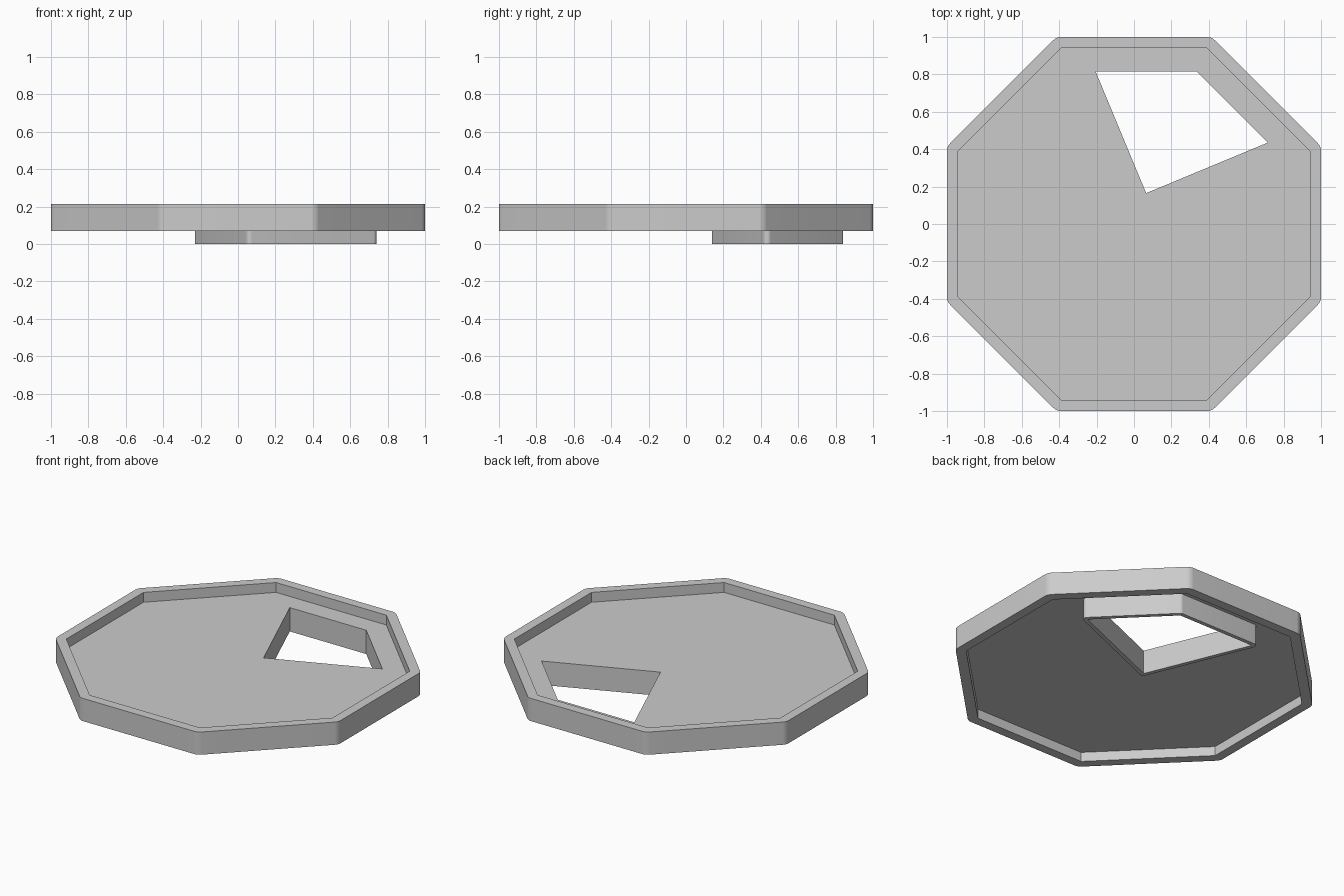
import bpy
import bmesh
from math import atan2, cos, sin, pi, tau
from mathutils import Vector

if "Cube" in bpy.data.objects:
    bpy.data.objects.remove(bpy.data.objects["Cube"], do_unlink=True)

RIM_WIDTH = 0.06
COLLAR_WIDTH = 0.025
RIM_BOTTOM, PLATE_BOTTOM, PLATE_TOP, RIM_TOP = 0.07, 0.13, 0.152, 0.215


def rounded_offset(points, radius, steps=10):
    """Grow a counter-clockwise convex outline, with a round arc at each corner."""
    result = []
    for i, p in enumerate(points):
        before, after = p - points[i - 1], points[(i + 1) % len(points)] - p
        start = atan2(before.y, before.x) - pi / 2
        turn = (atan2(after.y, after.x) - pi / 2 - start) % tau
        for k in range(steps + 1):
            a = start + turn * k / steps
            result.append(p + Vector((cos(a), sin(a))) * radius)
    return result


# Outlines
corner_radius = 0.94 / cos(pi / 8)
well = [Vector((cos(a), sin(a))) * corner_radius
        for a in (pi / 8 + i * pi / 4 for i in range(8))]
edge = rounded_offset(well, RIM_WIDTH)
hole = [Vector(p) for p in ((-0.205, 0.815), (0.065, 0.165),
                            (0.715, 0.435), (0.335, 0.815))]
collar = rounded_offset(hole, COLLAR_WIDTH)

# Closed section: rim, upper well, chute, collar, lower well
section = [(edge, RIM_BOTTOM), (edge, RIM_TOP), (well, RIM_TOP), (well, PLATE_TOP),
           (hole, PLATE_TOP), (hole, 0), (collar, 0), (collar, PLATE_BOTTOM),
           (well, PLATE_BOTTOM), (well, RIM_BOTTOM)]

bm = bmesh.new()
rings = []
for outline, z in section:
    verts = [bm.verts.new((p.x, p.y, z)) for p in outline]
    edges = [bm.edges.new((v, verts[i - 1])) for i, v in enumerate(verts)]
    rings.append((outline, verts, edges))

for i, (outline, verts, edges) in enumerate(rings):
    last_outline, last_verts, last_edges = rings[i - 1]
    if outline is last_outline:
        # Upright wall
        for k in range(len(verts)):
            bm.faces.new((last_verts[k - 1], last_verts[k], verts[k], verts[k - 1]))
    else:
        # Flat surface between two outlines
        bmesh.ops.triangle_fill(bm, edges=edges + last_edges,
                                use_beauty=True, normal=(0, 0, 1))
bmesh.ops.recalc_face_normals(bm, faces=bm.faces)

mesh = bpy.data.meshes.new("octagonal_tray")
bm.to_mesh(mesh)
bm.free()
tray = bpy.data.objects.new("octagonal_tray", mesh)
bpy.context.collection.objects.link(tray)

# Plain grey
grey = bpy.data.materials.new("plain_grey")
grey.use_nodes = True
grey.diffuse_color = (0.6, 0.6, 0.6, 1)
grey.node_tree.nodes["Principled BSDF"].inputs["Base Color"].default_value = grey.diffuse_color
mesh.materials.append(grey)

# Smooth corner arcs, sharp rims
bpy.ops.object.select_all(action="DESELECT")
tray.select_set(True)
bpy.context.view_layer.objects.active = tray
bpy.ops.object.shade_smooth_by_angle()
